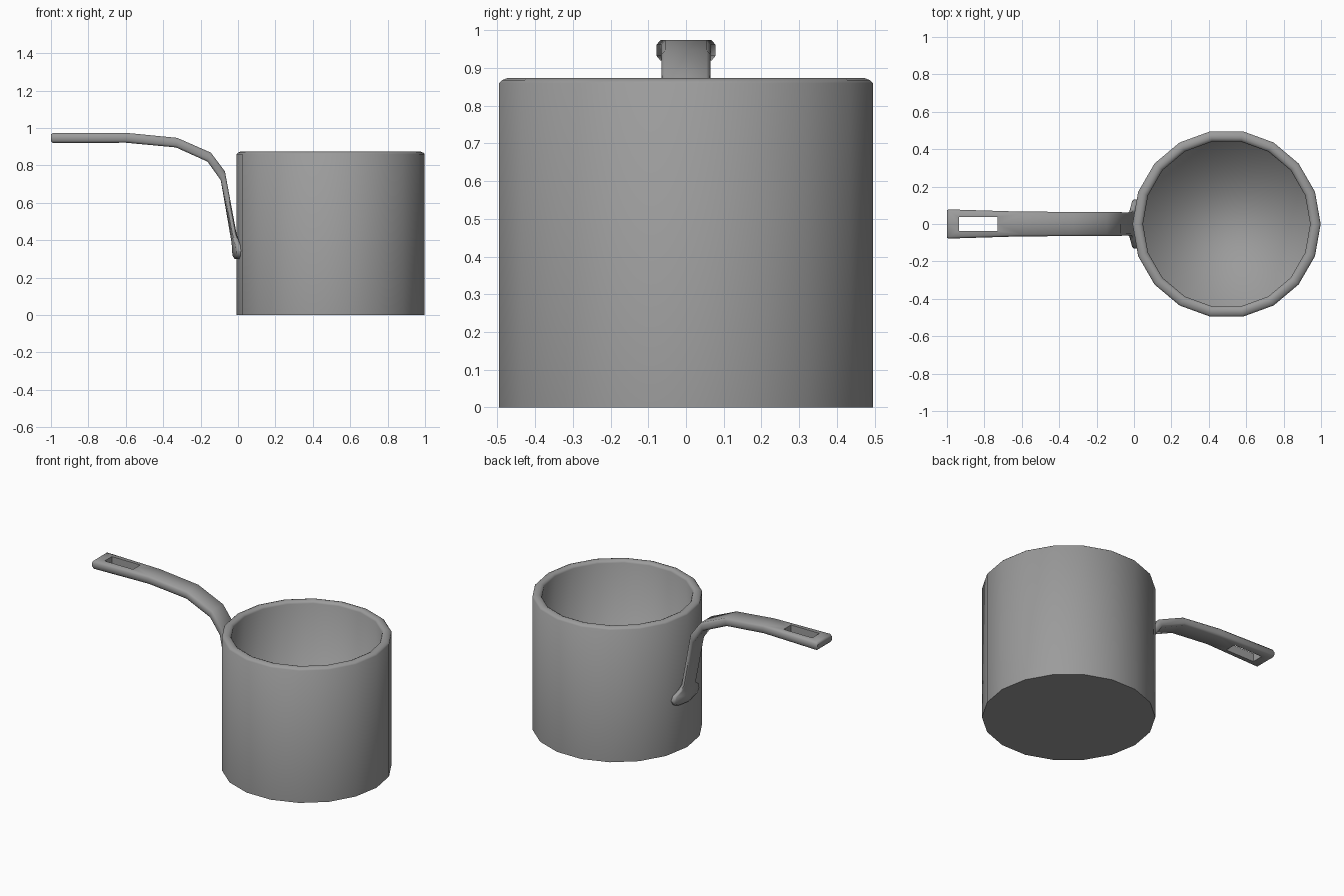
import bpy, bmesh, math

if "Cube" in bpy.data.objects:
    bpy.data.objects.remove(bpy.data.objects["Cube"])

SIDES, CX = 18, 0.495
metal = bpy.data.materials.new("dark_grey_metal")
metal.diffuse_color = (0.33, 0.33, 0.33, 1)
metal.use_nodes = True
metal.node_tree.nodes["Principled BSDF"].inputs["Base Color"].default_value = metal.diffuse_color


def make_object(name, bm):
    bmesh.ops.recalc_face_normals(bm, faces=bm.faces)
    mesh = bpy.data.meshes.new(name)
    bm.to_mesh(mesh)
    bm.free()
    mesh.materials.append(metal)
    ob = bpy.data.objects.new(name, mesh)
    bpy.context.collection.objects.link(ob)
    return ob


def loft(bm, rings):
    """Skin a list of equal-length point rings and cap both ends."""
    loops = [[bm.verts.new(p) for p in ring] for ring in rings]
    n = len(loops[0])
    for a, b in zip(loops, loops[1:]):
        for i in range(n):
            j = (i + 1) % n
            bm.faces.new((a[i], a[j], b[j], b[i]))
    bm.faces.new(loops[0])
    bm.faces.new(loops[-1])


# Pot: hollow 18-sided vessel with a rounded rim
profile = [(0.503, 0), (0.503, 0.860), (0.495, 0.868), (0.480, 0.874),
           (0.466, 0.874), (0.453, 0.868), (0.447, 0.858), (0.447, 0.04)]
bm = bmesh.new()
loft(bm, [[(CX + r * math.cos(math.tau * i / SIDES),
            r * math.sin(math.tau * i / SIDES), z) for i in range(SIDES)]
          for r, z in profile])
for f in bm.faces:
    f.smooth = True
for e in bm.edges:
    if all(v.co.z < 0.001 for v in e.verts):
        e.smooth = False
make_object("pot", bm)

# Handle: stations of (outer x, outer z, inner x, inner z, half width, wrap on pot)
stations = [
    (-1.000, 0.965, -1.000, 0.930, 0.074, 0),
    (-0.990, 0.974, -0.990, 0.920, 0.078, 0),
    (-0.600, 0.974, -0.600, 0.921, 0.066, 0),
    (-0.325, 0.947, -0.332, 0.896, 0.065, 0),
    (-0.145, 0.868, -0.163, 0.820, 0.064, 0),
    (-0.070, 0.768, -0.092, 0.720, 0.063, 0),
    (-0.012, 0.430, -0.042, 0.430, 0.062, 0.10),
    (-0.006, 0.395, -0.036, 0.395, 0.080, 0.17),
    (0.000, 0.370, -0.033, 0.370, 0.120, 0.18),
    (0.004, 0.345, -0.032, 0.340, 0.132, 0.18),
    (0.004, 0.315, -0.028, 0.315, 0.118, 0.18),
    (0.004, 0.300, -0.018, 0.300, 0.085, 0.18),
]


def section(xo, zo, xi, zi, hw, wrap):
    c = 0.010
    half = [(0, 0), (hw - c, 0), (hw, 0.22), (hw, 0.78), (hw - c, 1), (0, 1)]
    ring = half + [(-y, t) for y, t in half[-2:0:-1]]
    return [(xo + (xi - xo) * t + wrap * abs(y), y, zo + (zi - zo) * t)
            for y, t in ring]


bm = bmesh.new()
loft(bm, [section(*s) for s in stations])
handle = make_object("handle", bm)

# Hanging slot cut through the end of the handle
bm = bmesh.new()
bmesh.ops.create_cube(bm, size=1)
bmesh.ops.scale(bm, vec=(0.205, 0.074, 0.3), verts=bm.verts)
bmesh.ops.translate(bm, vec=(-0.8325, 0, 0.95), verts=bm.verts)
cutter = make_object("slot_cutter", bm)
cutter.hide_render = True
mod = handle.modifiers.new("slot", 'BOOLEAN')
mod.operation, mod.solver, mod.object = 'DIFFERENCE', 'EXACT', cutter

bpy.ops.object.select_all(action='DESELECT')
handle.select_set(True)
bpy.context.view_layer.objects.active = handle
bpy.ops.object.modifier_apply(modifier="slot")
bpy.data.objects.remove(cutter)
bpy.ops.object.shade_smooth_by_angle(angle=math.radians(50))
